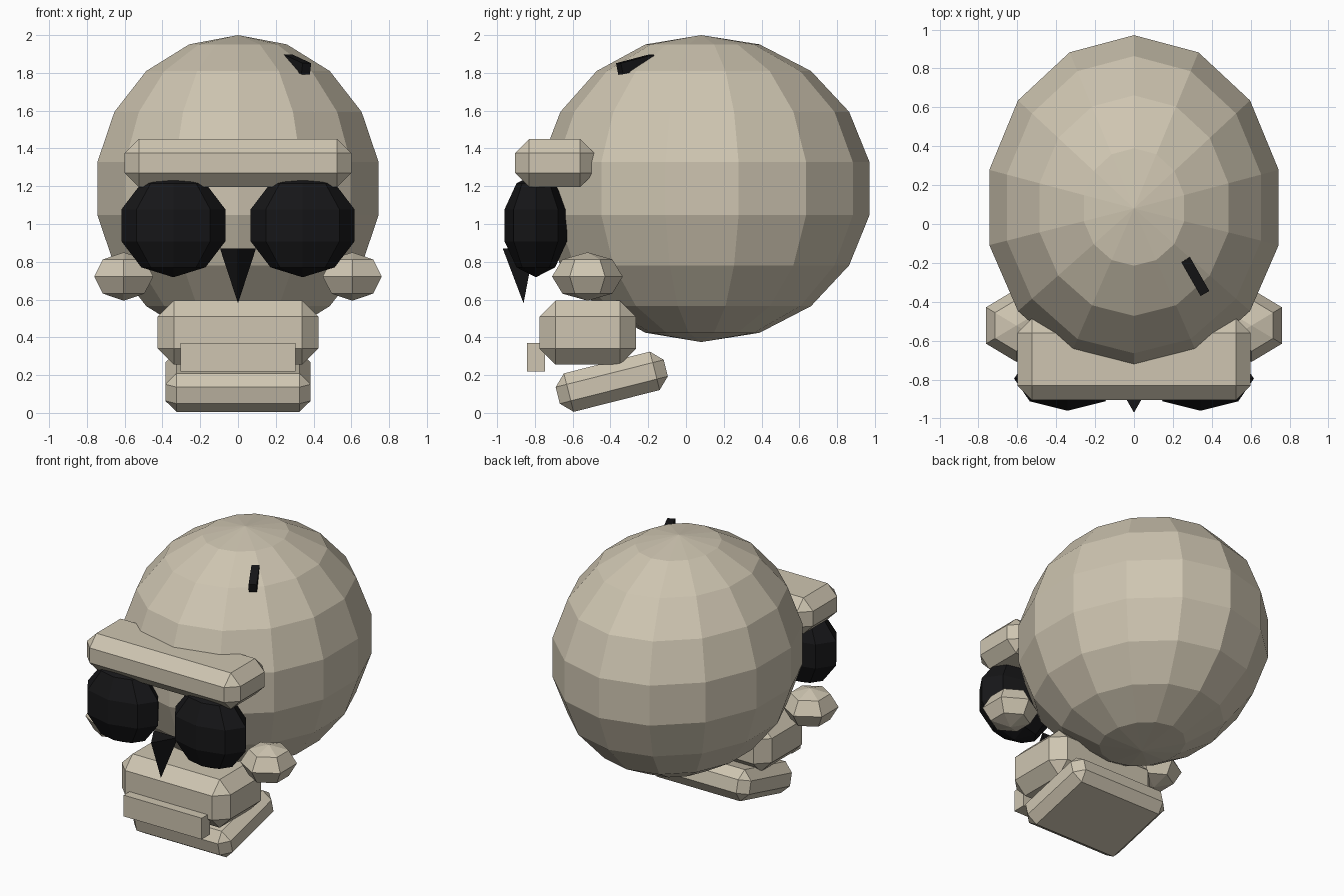
import bpy, bmesh
from math import radians, atan2
from mathutils import Matrix, Vector, Euler

if "Cube" in bpy.data.objects:
    bpy.data.objects.remove(bpy.data.objects["Cube"])


def material(name, rgb):
    m = bpy.data.materials.new(name)
    m.diffuse_color = (*rgb, 1)
    m.use_nodes = True
    m.node_tree.nodes["Principled BSDF"].inputs["Base Color"].default_value = m.diffuse_color
    return m


BONE = material("bone", (0.62, 0.56, 0.44))
DARK = material("dark", (0.008, 0.008, 0.009))


def finish(name, bm, mat, loc, rot=(0, 0, 0)):
    """Turn a bmesh into a placed, flat-shaded object."""
    bmesh.ops.recalc_face_normals(bm, faces=bm.faces)
    bm.transform(Matrix.Translation(loc) @ Euler(rot).to_matrix().to_4x4())
    mesh = bpy.data.meshes.new(name)
    bm.to_mesh(mesh)
    bm.free()
    mesh.materials.append(mat)
    ob = bpy.data.objects.new(name, mesh)
    bpy.context.collection.objects.link(ob)
    return ob


def box(name, loc, size, mat, bevel=0, rot=(0, 0, 0)):
    bm = bmesh.new()
    bmesh.ops.create_cube(bm, size=1)
    bmesh.ops.scale(bm, vec=size, verts=bm.verts)
    if bevel:
        bmesh.ops.bevel(bm, geom=bm.edges[:], offset=bevel, segments=1,
                        affect='EDGES', profile=0.5)
    return finish(name, bm, mat, loc, rot)


def ball(name, loc, radii, segs, rings, mat, front=None):
    bm = bmesh.new()
    bmesh.ops.create_uvsphere(bm, u_segments=segs, v_segments=rings, radius=1)
    for v in bm.verts:
        ry = front if front and v.co.y < 0 else radii[1]
        v.co = Vector((v.co.x * radii[0], v.co.y * ry, v.co.z * radii[2]))
    return finish(name, bm, mat, loc)


# Cranium, slightly flatter at the front
ball("cranium", (0, 0.08, 1.1875), (0.775, 0.905, 0.8125), 14, 9, BONE, front=0.86)

# Brow, jaws and teeth
box("brow", (0, -0.695, 1.323), (1.2, 0.42, 0.255), BONE, 0.075)
box("upper_jaw", (0, -0.52, 0.425), (0.85, 0.51, 0.34), BONE, 0.085)
box("teeth", (0, -0.793, 0.295), (0.61, 0.095, 0.15), BONE)
box("lower_jaw", (0, -0.393, 0.165), (0.77, 0.59, 0.21), BONE, 0.06,
    (radians(14.2), 0, 0))

# Eye sockets and cheekbones, one per side
for side, s in (("left", -1), ("right", 1)):
    ball(side + "_eye_socket", (s * 0.342, -0.795, 0.993), (0.289, 0.174, 0.275), 8, 5, DARK)
    ball(side + "_cheekbone", (s * 0.605, -0.522, 0.722), (0.18, 0.187, 0.128), 6, 4, BONE)

# Nose hole: three-sided spike pointing down
bm = bmesh.new()
ring = [bm.verts.new((x, y, 0.145)) for x, y in ((0, -0.11), (0.095, 0.055), (-0.095, 0.055))]
tip = bm.verts.new((0, 0, -0.145))
bm.faces.new(ring)
for i in range(3):
    bm.faces.new((ring[i], ring[(i + 1) % 3], tip))
finish("nose_hole", bm, DARK, (0, -0.86, 0.725))

# Crack on the crown, lying along the surface
box("crack", (0.312, -0.265, 1.845), (0.052, 0.205, 0.06), DARK, 0,
    (radians(13), 0, atan2(0.1, 0.175)))
